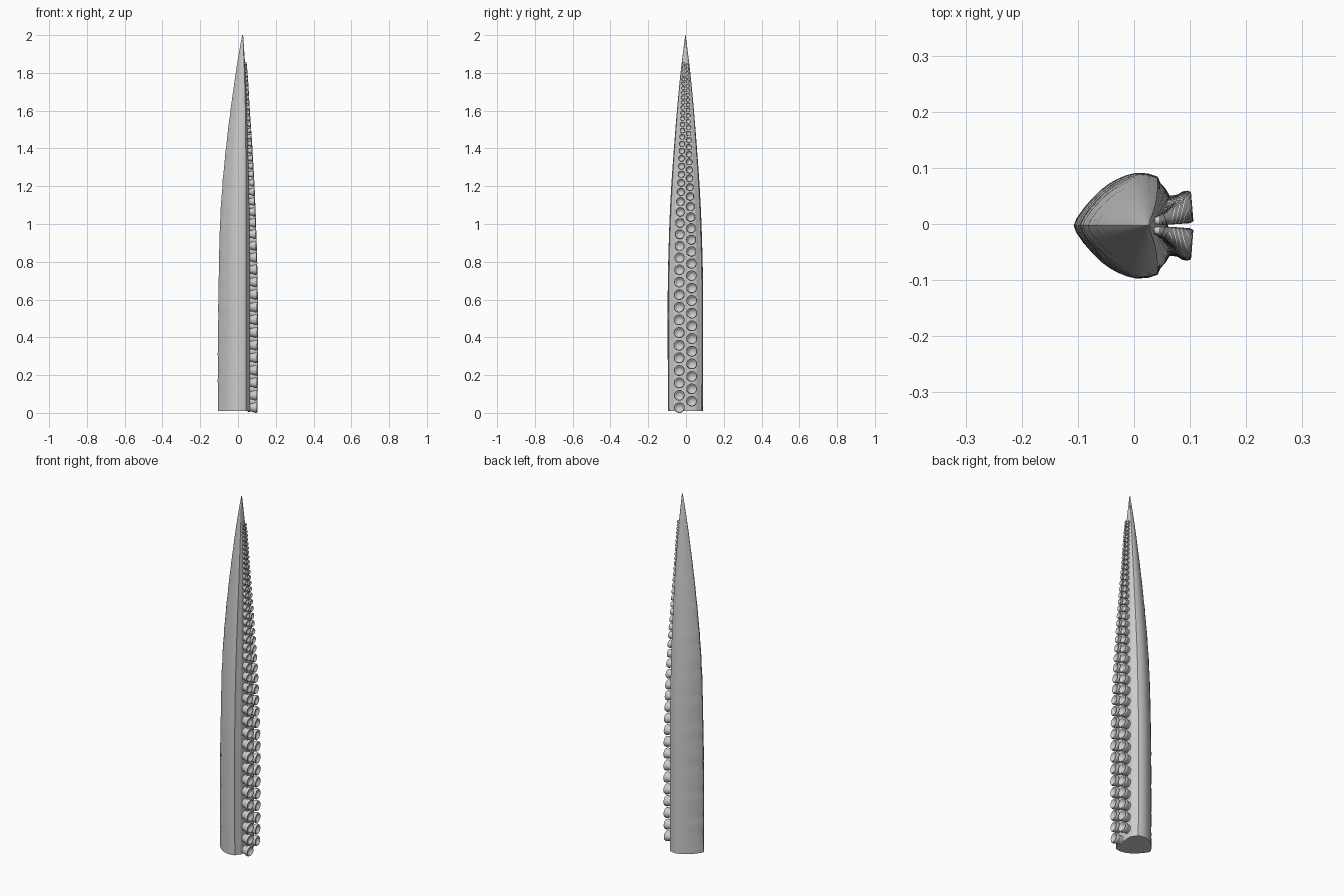
import bpy, bmesh, math
from mathutils import Matrix, Vector

cube = bpy.data.objects.get("Cube")
if cube:
    bpy.data.objects.remove(cube)

skin = bpy.data.materials.new("pale grey skin")
skin.use_nodes = True
skin.diffuse_color = (0.6, 0.6, 0.6, 1)
skin.node_tree.nodes["Principled BSDF"].inputs["Base Color"].default_value = (0.6, 0.6, 0.6, 1)

# Stations up the arm: height, back x, crease x, sucker-side x, half width, sucker radius, sucker rim x
STATIONS = [
    (0.0, -0.106, 0.042, 0.064, 0.092, 0.028, 0.102),
    (0.4, -0.106, 0.042, 0.064, 0.094, 0.029, 0.104),
    (0.7, -0.102, 0.042, 0.064, 0.093, 0.028, 0.102),
    (1.0, -0.095, 0.042, 0.062, 0.085, 0.025, 0.094),
    (1.2, -0.083, 0.042, 0.058, 0.075, 0.020, 0.086),
    (1.4, -0.064, 0.041, 0.053, 0.061, 0.016, 0.075),
    (1.6, -0.040, 0.039, 0.047, 0.045, 0.012, 0.062),
    (1.8, -0.012, 0.034, 0.040, 0.026, 0.009, 0.050),
    (1.9, 0.004, 0.030, 0.034, 0.014, 0.007, 0.040),
    (2.0, 0.022, 0.026, 0.027, 0.001, 0.006, 0.030),
]
# Half section: back ridge to crease (fraction of length, fraction of width)
BACK = [(0, 0), (.03, .13), (.12, .34), (.22, .52), (.32, .68), (.42, .8),
        (.52, .89), (.63, .96), (.74, 1), (.88, .99), (1, .93)]
# Half section: crease to the middle of the sucker side
FACE = [(.25, .8), (.65, .7), (.95, .58), (1, .35), (.85, 0)]
# Sucker profile: radius, depth from the skin to the rim
CUP = [(.82, -.3), (.78, .15), (.82, .4), (.98, .62), (1, .85), (.9, 1),
       (.74, .98), (.62, .8), (.35, .7)]
MID_Y = -0.003


def sample(z):
    """Smoothly interpolate the stations at a height."""
    last = len(STATIONS) - 1
    i = 0
    while i < last - 1 and z > STATIONS[i + 1][0]:
        i += 1
    a, b = STATIONS[i], STATIONS[i + 1]
    p, n = STATIONS[max(i - 1, 0)], STATIONS[min(i + 2, last)]
    h = b[0] - a[0]
    t = (z - a[0]) / h
    out = []
    for k in range(1, len(a)):
        ma = (b[k] - p[k]) / (b[0] - p[0]) * h
        mb = (n[k] - a[k]) / (n[0] - a[0]) * h
        out.append((2*t**3 - 3*t**2 + 1) * a[k] + (t**3 - 2*t**2 + t) * ma
                   + (3*t**2 - 2*t**3) * b[k] + (t**3 - t**2) * mb)
    return out


def finish(name, bm, angle):
    bmesh.ops.recalc_face_normals(bm, faces=bm.faces)
    mesh = bpy.data.meshes.new(name)
    bm.to_mesh(mesh)
    bm.free()
    mesh.materials.append(skin)
    obj = bpy.data.objects.new(name, mesh)
    bpy.context.collection.objects.link(obj)
    bpy.ops.object.select_all(action='DESELECT')
    obj.select_set(True)
    bpy.context.view_layer.objects.active = obj
    bpy.ops.object.shade_smooth_by_angle(angle=math.radians(angle))
    return obj


def bridge(bm, a, b):
    for i in range(len(a)):
        j = (i + 1) % len(a)
        bm.faces.new((a[i], a[j], b[j], b[i]))


# Tapering arm, lofted from the section with a faint ripple
bm = bmesh.new()
rings = []
STEPS = 100
for s in range(STEPS + 1):
    z = 0.01 + 1.99 * s / STEPS
    back, crease, face, half, _, _ = sample(z)
    ripple = 1 + 0.008 * math.sin(z * 47) + 0.005 * math.sin(z * 83)
    side = [(back * ripple + (crease - back * ripple) * u, half * w) for u, w in BACK]
    side += [(crease + (face - crease) * u, half * w) for u, w in FACE]
    outline = side + [(x, -y) for x, y in side[-2:0:-1]]
    rings.append([bm.verts.new((x, y + MID_Y, z)) for x, y in outline])
for low, high in zip(rings, rings[1:]):
    bridge(bm, low, high)
bm.faces.new(rings[0])
bm.faces.new(rings[-1])
finish("tentacle_arm", bm, 35)


def add_sucker(bm, z, side):
    _, _, face, _, r, rim = sample(z)
    centre = Vector((face, MID_Y + side * r * 1.06, z))
    place = Matrix.Translation(centre) @ Matrix.Rotation(side * 0.08, 4, 'Z')
    loops = []
    for radius, depth in CUP:
        loop = []
        for k in range(18):
            a = math.tau * k / 18
            loop.append(bm.verts.new(place @ Vector((
                depth * (rim - face), math.cos(a) * radius * r, math.sin(a) * radius * r))))
        loops.append(loop)
    for a, b in zip(loops, loops[1:]):
        bridge(bm, a, b)
    bm.faces.new(loops[0])
    bm.faces.new(loops[-1])


# Two staggered rows of suckers that shrink toward the tip
for name, side, z in (("sucker_row_front", -1, 0.028), ("sucker_row_back", 1, 0.062)):
    bm = bmesh.new()
    while z < 1.85:
        add_sucker(bm, z, side)
        z += 2.32 * sample(z)[4]
    finish(name, bm, 60)
